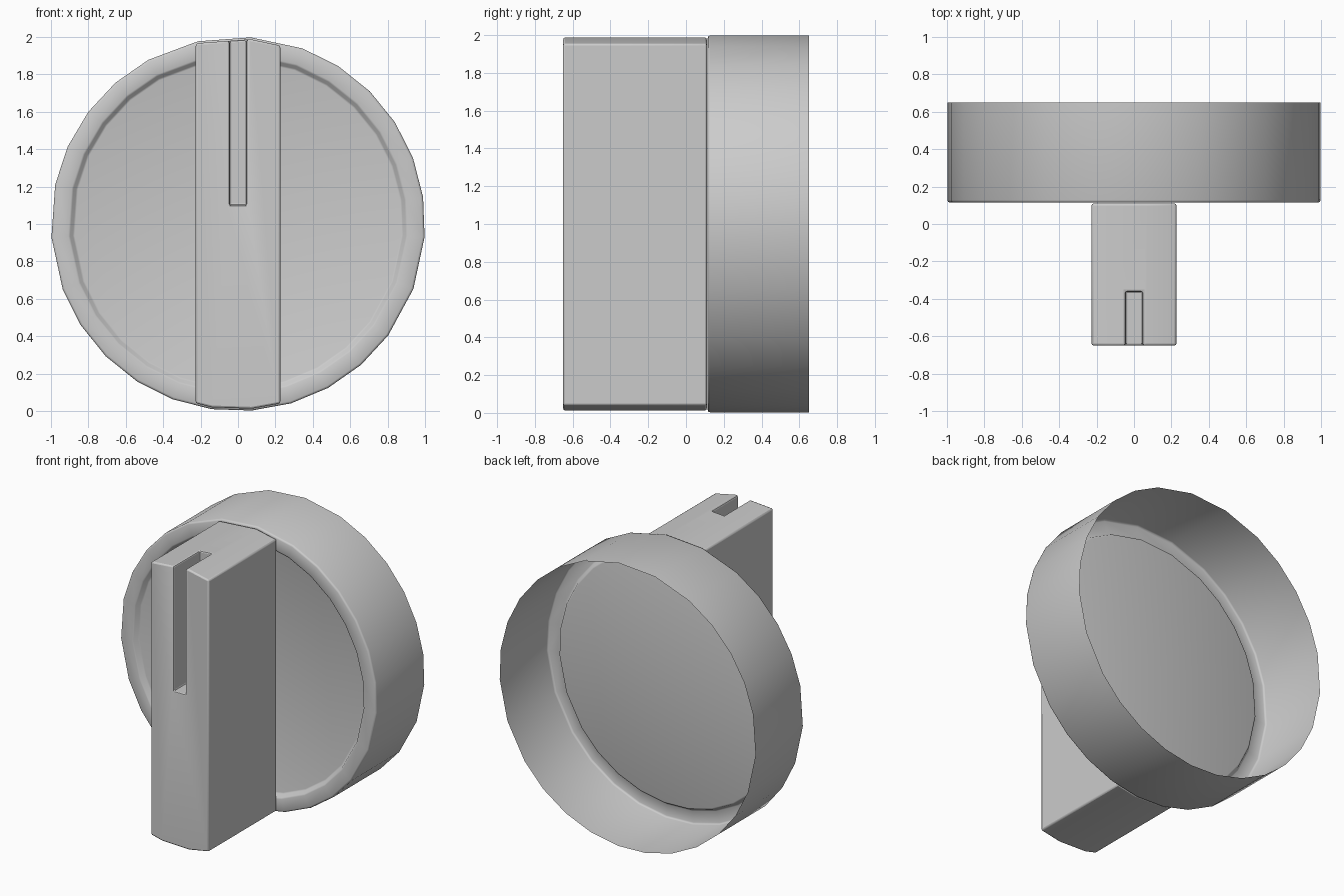
import bpy, bmesh, math
from mathutils import Vector

if "Cube" in bpy.data.objects:
    bpy.data.objects.remove(bpy.data.objects["Cube"], do_unlink=True)

grey = bpy.data.materials.new("light grey plastic")
grey.use_nodes = True
colour = (0.6, 0.6, 0.6, 1)
grey.diffuse_color = colour
grey.node_tree.nodes["Principled BSDF"].inputs["Base Color"].default_value = colour

# Uneven facets of the round outline: wide steps among the narrow ones
WIDE = {6, 7, 8, 13, 14, 25, 26}
NARROW_STEP, WIDE_STEP = 12.3, 16.28
angles = [-4.0]
for i in range(26):
    angles.append(angles[-1] + (WIDE_STEP if i in WIDE else NARROW_STEP))


def ring(bm, radius, y):
    return [bm.verts.new((radius * math.cos(math.radians(a)), y,
                          1 + radius * math.sin(math.radians(a)))) for a in angles]


def finish(bm, name):
    bmesh.ops.recalc_face_normals(bm, faces=bm.faces)
    mesh = bpy.data.meshes.new(name)
    bm.to_mesh(mesh)
    bm.free()
    mesh.materials.append(grey)
    obj = bpy.data.objects.new(name, mesh)
    bpy.context.collection.objects.link(obj)
    return obj


def smooth(obj, degrees):
    bpy.ops.object.select_all(action="DESELECT")
    obj.select_set(True)
    bpy.context.view_layer.objects.active = obj
    bpy.ops.object.shade_smooth_by_angle(angle=math.radians(degrees))


# Round base: thin shell open at the back, raised rim, sunken front disc
bm = bmesh.new()
profile = [(1.0, 0.65), (1.0, 0.128), (0.997, 0.119), (0.988, 0.115),
           (0.91, 0.115), (0.9, 0.119), (0.885, 0.147), (0.875, 0.15)]
rings = [ring(bm, r, y) for r, y in profile]
for a, b in zip(rings, rings[1:]):
    for i in range(len(a)):
        j = (i + 1) % len(a)
        bm.faces.new((a[i], a[j], b[j], b[i]))
disc = bm.faces.new(rings[-1])
bmesh.ops.recalc_face_normals(bm, faces=bm.faces)
if disc.normal.y > 0:
    bmesh.ops.reverse_faces(bm, faces=bm.faces)
mesh = bpy.data.meshes.new("knob_base")
bm.to_mesh(mesh)
bm.free()
mesh.materials.append(grey)
base = bpy.data.objects.new("knob_base", mesh)
bpy.context.collection.objects.link(base)
smooth(base, 50)

# Grip: a strip of the round outline, drawn out to the front
bm = bmesh.new()
bm.faces.new(ring(bm, 0.99, 0.11))
for side in (-1, 1):
    bmesh.ops.bisect_plane(bm, geom=bm.verts[:] + bm.edges[:] + bm.faces[:],
                           plane_co=(side * 0.226, 0, 0), plane_no=(side, 0, 0),
                           clear_outer=True)
extruded = bmesh.ops.extrude_face_region(bm, geom=bm.faces[:], use_keep_orig=True)
verts = [v for v in extruded["geom"] if isinstance(v, bmesh.types.BMVert)]
bmesh.ops.translate(bm, verts=verts, vec=Vector((0, -0.76, 0)))
grip = finish(bm, "grip")

# Pointer slot cut into the top front of the grip
bm = bmesh.new()
bmesh.ops.create_cube(bm, size=1)
bmesh.ops.scale(bm, verts=bm.verts, vec=(0.092, 0.44, 1.2))
bmesh.ops.translate(bm, verts=bm.verts, vec=(0, -0.58, 1.7))
cutter = finish(bm, "slot_cutter")
cutter.hide_render = True
cutter.hide_viewport = True

cut = grip.modifiers.new("slot", "BOOLEAN")
cut.operation = "DIFFERENCE"
cut.solver = "EXACT"
cut.object = cutter
bevel = grip.modifiers.new("soft edges", "BEVEL")
bevel.width = 0.01
bevel.segments = 2
bevel.limit_method = "ANGLE"
bevel.angle_limit = math.radians(40)
smooth(grip, 35)
